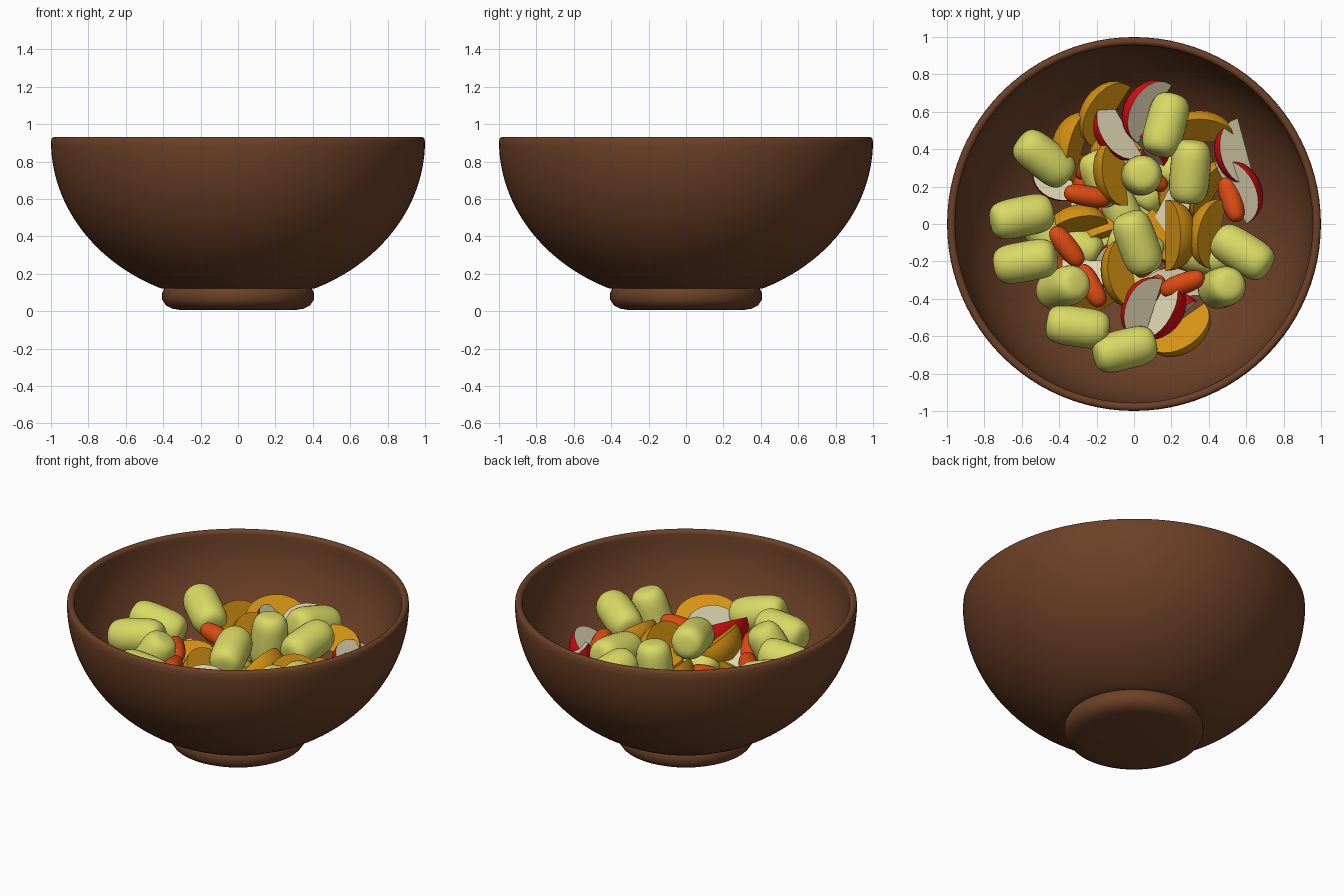
import bpy, bmesh, math, random
from mathutils import Matrix
from math import radians, sin, cos, pi

if "Cube" in bpy.data.objects:
    bpy.data.objects.remove(bpy.data.objects["Cube"])

random.seed(4)


def material(name, rgb):
    m = bpy.data.materials.new(name)
    m.diffuse_color = (*rgb, 1)
    m.use_nodes = True
    m.node_tree.nodes["Principled BSDF"].inputs["Base Color"].default_value = m.diffuse_color
    return m


BROWN = material("brown_wood", (0.15, 0.052, 0.02))
GREEN = material("melon_green", (0.70, 0.70, 0.13))
YELLOW = material("mango_orange", (0.66, 0.29, 0.006))
RED = material("apple_skin_red", (0.74, 0.004, 0.006))
CREAM = material("apple_flesh", (0.75, 0.68, 0.45))
ORANGE = material("papaya_orange", (0.72, 0.07, 0.006))


def finish(bm, name, mats, angle):
    bmesh.ops.remove_doubles(bm, verts=bm.verts, dist=1e-5)
    bmesh.ops.recalc_face_normals(bm, faces=bm.faces)
    me = bpy.data.meshes.new(name)
    bm.to_mesh(me)
    bm.free()
    for m in mats:
        me.materials.append(m)
    for p in me.polygons:
        p.use_smooth = True
    me.set_sharp_from_angle(angle=radians(angle))
    return me


def lathe(name, profile, mat, segs, along_x=False):
    bm = bmesh.new()
    vs = [bm.verts.new((r, 0, z)) for r, z in profile]
    es = [bm.edges.new(e) for e in zip(vs, vs[1:])]
    bmesh.ops.spin(bm, geom=vs + es, cent=(0, 0, 0), axis=(0, 0, 1),
                   angle=2 * pi, steps=segs, use_duplicate=False)
    if along_x:
        bmesh.ops.rotate(bm, verts=bm.verts, matrix=Matrix.Rotation(pi / 2, 3, 'Y'))
    return finish(bm, name, [mat], 50)


def barrel(half_len, radius, power, n=20):
    """Superellipse profile: a cylinder with softly rounded ends."""
    pts = [(0, -half_len)]
    for i in range(1, n):
        a = pi * i / n - pi / 2
        pts.append((radius * cos(a) ** (2 / power),
                    math.copysign(half_len * abs(sin(a)) ** (2 / power), a)))
    return pts + [(0, half_len)]


def wedge(name, length, radius, half, mats, skin):
    """Fruit slice: tip to tip along x, rounded skin toward +y."""
    bm = bmesh.new()
    n, k, rings = 14, 6, []
    for i in range(n + 1):
        f = pi * i / n
        x, r = length / 2 * cos(f), radius * max(sin(f), 0.02) ** 0.85
        ring = [bm.verts.new((x, -radius / 2, 0))]
        for j in range(k + 1):
            a = -half + 2 * half * j / k
            ring.append(bm.verts.new((x, r * cos(a) - radius / 2, r * sin(a))))
        rings.append(ring)
    for a, b in zip(rings, rings[1:]):
        for j in range(k + 2):
            j2 = (j + 1) % (k + 2)
            face = bm.faces.new((a[j], a[j2], b[j2], b[j]))
            face.material_index = skin if 1 <= j <= k else 0
    bm.faces.new(rings[0])
    bm.faces.new(rings[-1])
    return finish(bm, name, mats, 35)


def place(name, me, x, y, z, turn=0, pitch=0, roll=0, s=1.0):
    ob = bpy.data.objects.new(name, me)
    bpy.context.collection.objects.link(ob)
    ob.matrix_world = (Matrix.Translation((x, y, z)) @ Matrix.Rotation(radians(turn), 4, 'Z')
                       @ Matrix.Rotation(radians(-pitch), 4, 'Y')
                       @ Matrix.Rotation(radians(roll), 4, 'X') @ Matrix.Scale(s, 4))


# Bowl: rounded foot, elliptical outer wall, rounded lip, elliptical inner wall
profile = [(0, 0.005), (0.3, 0.005), (0.35, 0.013), (0.385, 0.03), (0.405, 0.06),
           (0.405, 0.1), (0.395, 0.12)]
for i in range(26):
    a = radians(24.5 + (88 - 24.5) * i / 25)
    profile.append((sin(a), 0.91 - 0.865 * cos(a)))
for i in range(1, 8):
    a = pi * i / 8
    profile.append((0.978 + 0.022 * cos(a), 0.91 + 0.022 * sin(a)))
for i in range(31):
    a = pi / 2 * (1 - i / 30)
    profile.append((0.956 * sin(a), 0.91 - 0.78 * cos(a)))
place("bowl", lathe("bowl", profile, BROWN, 96), 0, 0, 0)

# Fruit piece shapes
melon = lathe("melon_piece", barrel(0.17, 0.108, 3.6), GREEN, 28, True)
papaya = lathe("papaya_piece", barrel(0.125, 0.056, 2.7), ORANGE, 20, True)
mango = wedge("mango_slice", 0.38, 0.17, radians(30), [YELLOW], 0)
apple = wedge("apple_slice", 0.36, 0.17, radians(27), [CREAM, RED], 1)


def scatter(name, me, z, pitch, roll, spots):
    """Top-layer pieces, each given as x, y, turn; tilt varies gently."""
    for i, (x, y, turn) in enumerate(spots):
        place(f"{name}_{i + 1}", me, x, y, z - 0.05 * math.hypot(x, y) + random.uniform(-0.01, 0.01),
              turn, random.uniform(-pitch, pitch), roll + random.uniform(-15, 15))


scatter("melon_piece", melon, 0.64, 16, 0, [
    (-.48, .35, -38), (-.60, .04, 12), (-.58, -.20, 10), (-.30, -.55, -8), (-.05, -.67, 14),
    (.58, -.15, -32), (.02, -.10, -70), (.30, .28, 85), (.17, .53, 75)])
# Melon pieces standing on end
for i, (x, y) in enumerate([(-.38, -.34), (.47, -.34), (.04, .26)]):
    place(f"melon_upright_{i + 1}", melon, x, y, 0.58, 20, 60 + 13 * i)
scatter("mango_slice", mango, 0.59, 6, 20, [
    (-.19, .62, 57), (-.34, .43, 75), (-.13, .28, 95), (.24, -.06, -90), (.38, -.04, 78),
    (-.09, -.27, 100), (.27, -.60, -145), (.35, .52, 0)])
scatter("apple_slice", apple, 0.59, 6, 15, [
    (-.12, .48, 120), (.04, .63, 60), (.52, .37, 105), (.59, .20, -62), (.02, -.44, 72), (.17, -.48, -120)])
scatter("papaya_piece", papaya, 0.585, 15, 0, [
    (-.25, .15, -10), (-.36, -.12, -52), (-.23, -.33, -62), (.26, -.32, 20), (.52, .13, -72)])

# Lower layers that carry the pile, spread on a golden-angle spiral
kinds = [("melon", melon), ("mango", mango), ("apple", apple), ("papaya", papaya)]
for i in range(48):
    layer = i % 3
    r = (0.34, 0.46, 0.54)[layer] * math.sqrt((i + 0.5) / 48)
    a = i * 2.39996
    n, me = kinds[(i // 3) % 4]
    place(f"lower_{n}_{i + 1}", me, r * cos(a), r * sin(a), (0.29, 0.39, 0.48)[layer],
          random.uniform(0, 360), random.uniform(-10, 10), random.uniform(-20, 60), 0.9)
